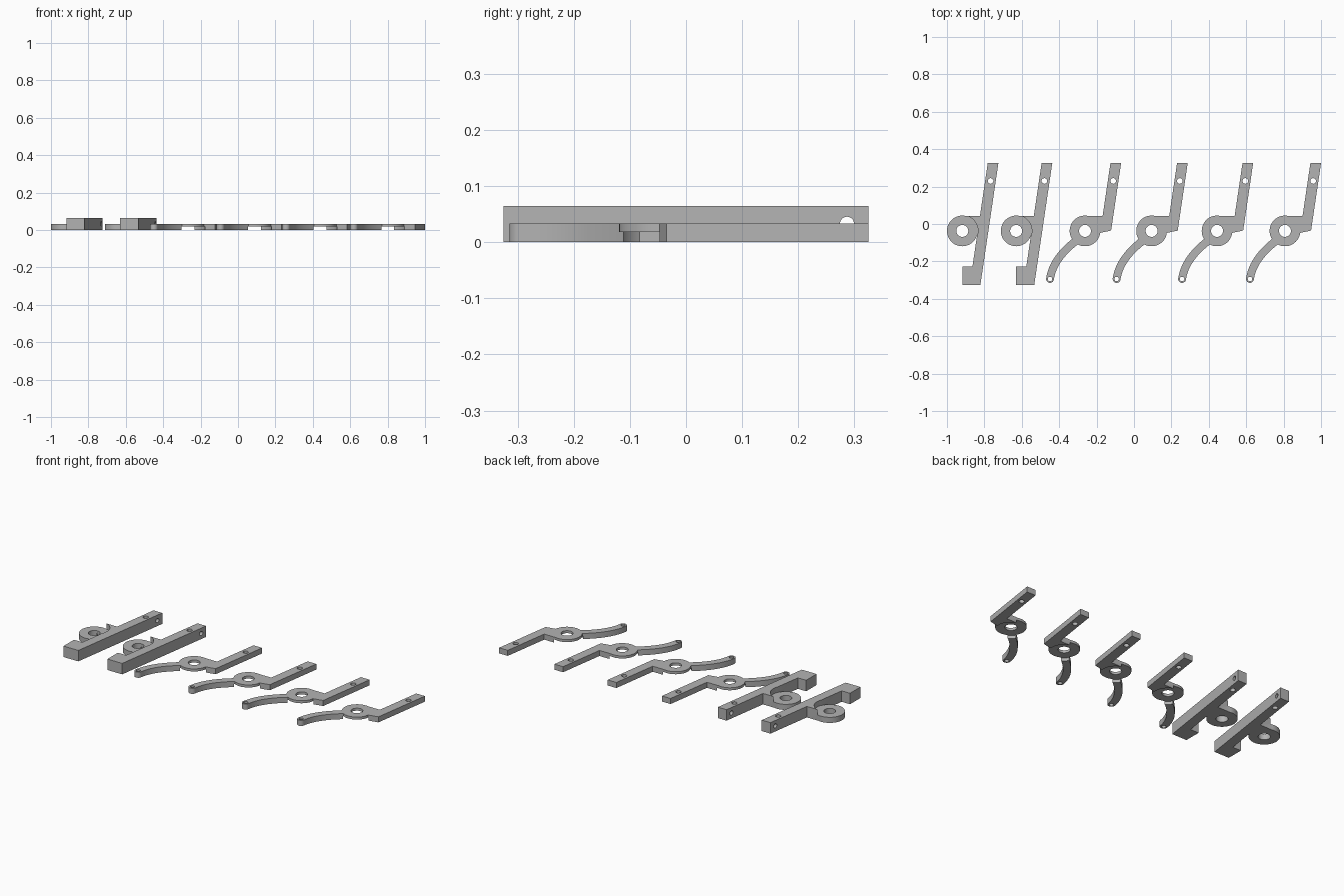
import bpy, bmesh, math
from mathutils import Vector

if "Cube" in bpy.data.objects:
    bpy.data.objects.remove(bpy.data.objects["Cube"])

grey = bpy.data.materials.new("plain grey")
grey.use_nodes = True
grey.diffuse_color = (0.45, 0.45, 0.45, 1)
grey.node_tree.nodes["Principled BSDF"].inputs["Base Color"].default_value = grey.diffuse_color

THIN, THICK, LAP = 0.033, 0.065, 0.018
TOP, RING_Y, RING_R, HOLE_R = 0.325, -0.037, 0.082, 0.032


def prism(name, outline, z0, z1):
    """Solid made by raising a flat outline from z0 to z1."""
    bm = bmesh.new()
    face = bm.faces.new([bm.verts.new((x, y, z0)) for x, y in outline])
    raised = bmesh.ops.extrude_face_region(bm, geom=[face])["geom"]
    bmesh.ops.translate(bm, vec=(0, 0, z1 - z0),
                        verts=[v for v in raised if isinstance(v, bmesh.types.BMVert)])
    bmesh.ops.recalc_face_normals(bm, faces=bm.faces)
    mesh = bpy.data.meshes.new(name)
    bm.to_mesh(mesh)
    bm.free()
    mesh.materials.append(grey)
    obj = bpy.data.objects.new(name, mesh)
    bpy.context.collection.objects.link(obj)
    return obj


def disc(x, y, r, z0, z1, n=48):
    angles = [math.tau * i / n for i in range(n)]
    return prism("disc", [(x + r * math.cos(a), y + r * math.sin(a)) for a in angles], z0, z1)


def combine(obj, other, operation):
    """Apply a boolean and discard the helper."""
    mod = obj.modifiers.new("join", "BOOLEAN")
    mod.object, mod.operation, mod.solver = other, operation, "EXACT"
    bpy.context.view_layer.update()
    result = bpy.data.meshes.new_from_object(obj.evaluated_get(bpy.context.evaluated_depsgraph_get()))
    obj.modifiers.clear()
    obj.data = result
    bpy.data.objects.remove(other)


def bar_x(y, left=False):
    """Slanted edge of the straight bar at height y."""
    return (0.136 if left else 0.193) + 0.148 * (y - TOP)


def arm_outline():
    """Curved arm with a rounded tip, swept along a quadratic curve."""
    a, b, c = Vector((-0.03, -0.04)), Vector((-0.17, -0.14)), Vector((-0.187, -0.257))
    one, two = [], []
    for i in range(17):
        t = i / 16
        p = a * (1 - t) ** 2 + b * 2 * t * (1 - t) + c * t * t
        d = ((b - a) * (1 - t) + (c - b) * t).normalized()
        side = Vector((-d.y, d.x)) * 0.021
        one.append(p + side)
        two.append(p - side)
    turn = math.atan2(side.y, side.x)
    cap = [c + Vector((math.cos(turn - math.pi * k / 12), math.sin(turn - math.pi * k / 12))) * 0.021
           for k in range(1, 12)]
    return [(p.x, p.y + RING_Y) for p in one + cap + two[::-1]]


def finish(obj, copies):
    """Shade, then place linked copies along x."""
    bpy.ops.object.select_all(action="DESELECT")
    obj.select_set(True)
    bpy.context.view_layer.objects.active = obj
    bpy.ops.object.shade_smooth_by_angle(angle=math.radians(30))
    obj.location.x = copies[0]
    for i, x in enumerate(copies[1:], 2):
        twin = obj.copy()
        twin.name = f"{obj.name}_{i}"
        twin.location.x = x
        bpy.context.collection.objects.link(twin)


# Upper part of the bar and its bridge to the ring, shared by both shapes
shoulder = [(0, 0.043), (bar_x(0.043, True), 0.043), (bar_x(TOP, True), TOP), (bar_x(TOP), TOP)]

# Thick handles with a foot block and a low ring
handle = prism("handle", shoulder + [(bar_x(-TOP), -TOP), (0, -TOP), (0, -0.227),
               (bar_x(-0.227, True), -0.227), (bar_x(RING_Y, True), RING_Y), (0, RING_Y)], 0, THICK)
combine(handle, disc(0, RING_Y, RING_R + 0.002, THIN, THICK + 0.1), "DIFFERENCE")
combine(handle, disc(0, RING_Y, RING_R, 0, THIN), "UNION")
combine(handle, disc(0, RING_Y, HOLE_R, -0.1, 0.1), "DIFFERENCE")
combine(handle, disc(0.151, 0.23, 0.015, -0.1, 0.1, 24), "DIFFERENCE")
pin_hole = disc(0, 0, 0.0125, -0.2, 0.2, 24)
pin_hole.rotation_euler.y = math.pi / 2
pin_hole.location = (0.15, 0.287, THIN)
combine(handle, pin_hole, "DIFFERENCE")
finish(handle, [-0.918, -0.63])

# Thin levers with a curved arm and a half-lapped ring
lever = prism("lever", shoulder + [(bar_x(-0.035), -0.035), (0.065, -0.051), (0, -0.051)], 0, THIN)
combine(lever, prism("arm", arm_outline(), 0, THIN), "UNION")
combine(lever, disc(0, RING_Y, RING_R + 0.003, -0.1, LAP), "DIFFERENCE")
combine(lever, disc(0, RING_Y, RING_R, LAP, THIN), "UNION")
combine(lever, disc(0, RING_Y, HOLE_R, -0.1, 0.1), "DIFFERENCE")
combine(lever, disc(0.151, 0.23, 0.015, -0.1, 0.1, 24), "DIFFERENCE")
combine(lever, disc(-0.187, RING_Y - 0.257, 0.012, -0.1, 0.1, 24), "DIFFERENCE")
finish(lever, [-0.262, 0.094, 0.444, 0.807])
